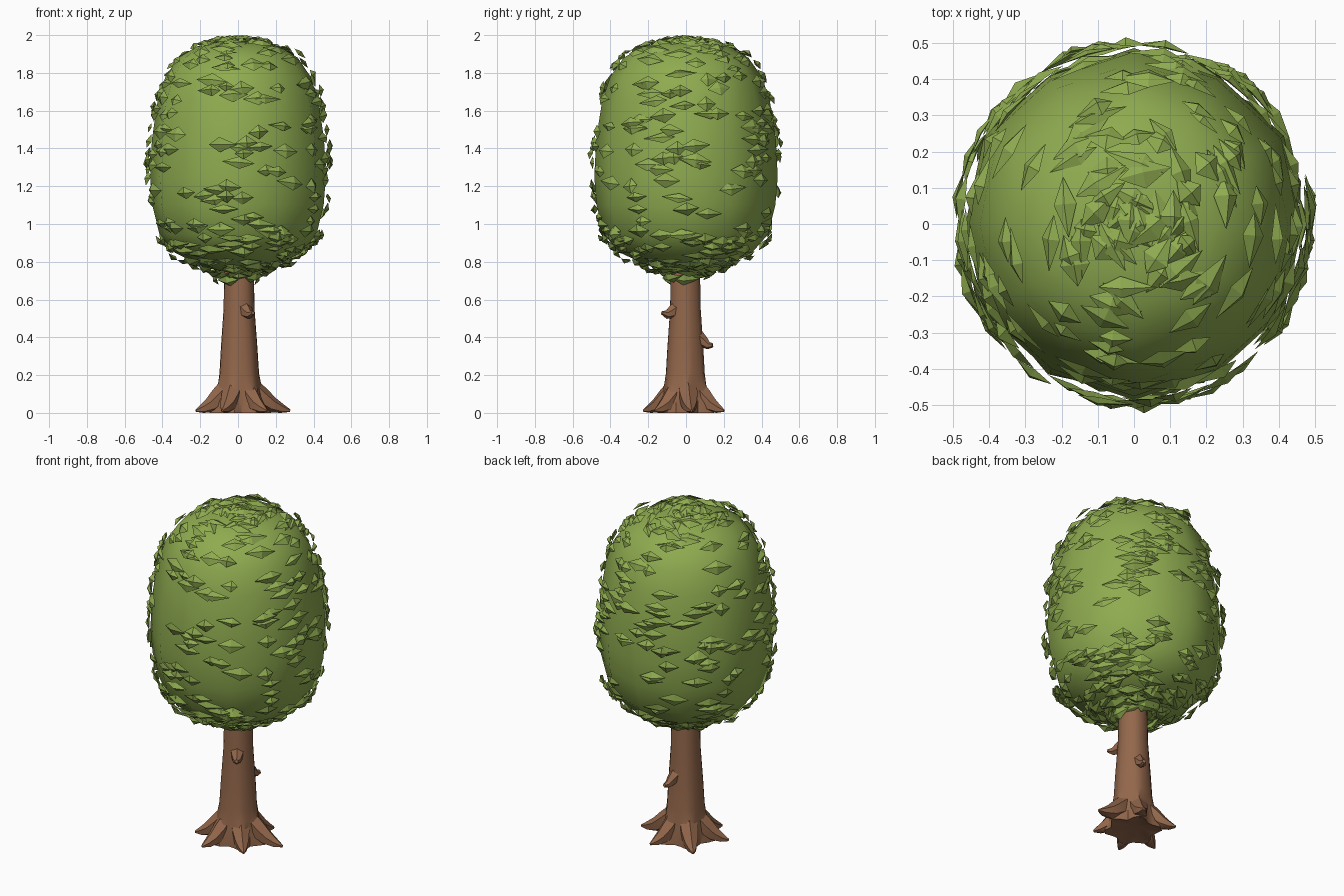
import bpy
import bmesh
import math
import random
from mathutils import Vector

if "Cube" in bpy.data.objects:
    bpy.data.objects.remove(bpy.data.objects["Cube"])

random.seed(11)


def material(name, rgb):
    mat = bpy.data.materials.new(name)
    mat.diffuse_color = (*rgb, 1)
    mat.use_nodes = True
    mat.node_tree.nodes["Principled BSDF"].inputs["Base Color"].default_value = mat.diffuse_color
    return mat


GREEN = material("leaf green", (0.275, 0.41, 0.08))
BROWN = material("bark brown", (0.29, 0.135, 0.07))


def finish(name, bm, mat, smooth_angle=None):
    bmesh.ops.recalc_face_normals(bm, faces=bm.faces)
    mesh = bpy.data.meshes.new(name)
    bm.to_mesh(mesh)
    bm.free()
    obj = bpy.data.objects.new(name, mesh)
    bpy.context.collection.objects.link(obj)
    mesh.materials.append(mat)
    if smooth_angle:
        bpy.ops.object.select_all(action='DESELECT')
        obj.select_set(True)
        bpy.context.view_layer.objects.active = obj
        bpy.ops.object.shade_smooth_by_angle(angle=math.radians(smooth_angle))
    return obj


def loft(bm, rings, bottom, top):
    """Skin closed rings of points and fan both ends to a centre point."""
    loops = [[bm.verts.new(p) for p in ring] for ring in rings]
    n = len(loops[0])
    for a, b in zip(loops, loops[1:]):
        for i in range(n):
            j = (i + 1) % n
            bm.faces.new((a[i], a[j], b[j], b[i]))
    for loop, centre in ((loops[0], bottom), (loops[-1], top)):
        c = bm.verts.new(centre)
        for i in range(n):
            bm.faces.new((loop[i], loop[(i + 1) % n], c))


def polar(deg):
    a = math.radians(deg)
    return Vector((math.cos(a), math.sin(a), 0))


# Crown: rounded body, profile given as (radius, height)
PROFILE = [(0.10, 0.75), (0.22, 0.79), (0.34, 0.85), (0.42, 0.945), (0.458, 1.10),
           (0.47, 1.25), (0.46, 1.45), (0.43, 1.65), (0.388, 1.78),
           (0.32, 1.88), (0.22, 1.94), (0.11, 1.965)]
SIDES = 12
rings = []
for r, z in PROFILE:
    ring = []
    for i in range(SIDES):
        p = polar(360 * i / SIDES) * r * (1.018 if i % 2 else 0.99)
        ring.append((p.x, p.y * 1.015, z))
    rings.append(ring)
bm = bmesh.new()
loft(bm, rings, (0, 0, 0.74), (0, 0, 1.97))
finish("crown", bm, GREEN, 45)


# Leaves: folded diamonds lying just off the crown, long axis sideways
CURVE = [Vector(p) for p in [(0.08, 0.74)] + PROFILE + [(0.0, 1.97)]]
LENGTHS = [(b - a).length for a, b in zip(CURVE, CURVE[1:])]
TOTAL = sum(LENGTHS)


def on_profile(s):
    for a, b, length in zip(CURVE, CURVE[1:], LENGTHS):
        if s <= length:
            d = (b - a).normalized()
            return a + d * s, Vector((d.y, -d.x))
        s -= length
    return CURVE[-1], Vector((0, 1))


def add_leaf(bm, centre, normal, side, width, height, twist=0.12):
    up = normal.cross(side).normalized()
    t = random.uniform(-twist, twist)
    long = side * math.cos(t) + up * math.sin(t)
    short = normal.cross(long).normalized()
    short = (short + normal * random.uniform(-0.3, 0.3)).normalized()
    shift = long * random.uniform(-0.15, 0.15) * width
    ridge = normal * random.uniform(0.012, 0.022)
    # Tips droop towards the crown so the leaf hugs it
    pts = [centre - long * width / 2 - normal * 0.005, centre - short * height / 2 + shift,
           centre + long * width / 2 - normal * 0.005, centre + short * height / 2 + shift,
           centre + ridge + shift]
    v = [bm.verts.new((p.x, p.y * 1.025, min(p.z, 2.0))) for p in pts]
    for i in range(4):
        bm.faces.new((v[i], v[(i + 1) % 4], v[4]))
    bm.faces.new((v[0], v[3], v[1]))
    bm.faces.new((v[1], v[3], v[2]))


bm = bmesh.new()
COUNT, EXTRA = 350, 75
for i in range(COUNT + EXTRA):
    s = random.random() * TOTAL if i < COUNT else random.uniform(0.05, 0.45)
    p, n = on_profile(s)
    deg = random.uniform(0, 360)
    radial, side = polar(deg), polar(deg + 90)
    normal = (radial * n.x + Vector((0, 0, n.y))).normalized()
    near_top = p.y > 1.9
    lift = random.uniform(0.004, 0.016) if near_top else random.uniform(0.008, 0.026)
    centre = radial * p.x + Vector((0, 0, p.y)) + normal * lift
    add_leaf(bm, centre, normal, side, random.uniform(0.09, 0.18),
             random.uniform(0.05, 0.085), 0.6 if near_top else 0.12)
# Collar of leaves round the top of the trunk
for i in range(8):
    deg = 45 * i + random.uniform(-12, 12)
    radial, side = polar(deg), polar(deg + 90)
    centre = radial * random.uniform(0.09, 0.12) + Vector((0, 0, random.uniform(0.70, 0.745)))
    add_leaf(bm, centre, (radial - Vector((0, 0, 0.9))).normalized(), side, 0.14, 0.07)
finish("leaves", bm, GREEN)


# Trunk: gently ridged column that swells towards each root
ROOTS = [(6, 1.18), (64, 0.95), (135, 0.97), (202, 1.02), (250, 1.02), (313, 0.95)]
# Levels: (height, radius between roots, radius on roots)
LEVELS = [(0.0, 0.115, 0.17), (0.05, 0.113, 0.16), (0.10, 0.11, 0.137), (0.15, 0.106, 0.119),
          (0.21, 0.101, 0.107), (0.35, 0.094, 0.098), (0.55, 0.081, 0.083), (0.77, 0.077, 0.079)]
rings = []
for z, low, high in LEVELS:
    ring = []
    for i in range(24):
        deg = 15 * i + 6
        gap = min(abs((deg - d + 180) % 360 - 180) for d, _ in ROOTS)
        blend = max(0, 1 - gap / 28)
        p = polar(deg) * (low + (high - low) * blend)
        ring.append((p.x + 0.005, p.y - 0.003, z))
    rings.append(ring)
bm = bmesh.new()
loft(bm, rings, (0, 0, 0.03), (0, 0, 0.78))
finish("trunk", bm, BROWN, 30)


# Tapered stubs bent along a path of (outward, height, radius)
def stub(name, deg, path, reach=1.0):
    out, side = polar(deg), polar(deg + 90)
    pts = [out * (d * reach) + Vector((0, 0, z)) for d, z, _ in path]
    rings = []
    for i, (_, _, r) in enumerate(path):
        d = (pts[min(i + 1, len(pts) - 1)] - pts[max(i - 1, 0)]).normalized()
        up = d.cross(side)
        ring = []
        for k in range(6):
            t = math.tau * (k + 0.5) / 6
            p = pts[i] + side * (r * math.cos(t)) + up * (r * math.sin(t))
            ring.append((p.x, p.y, max(p.z, 0)))
        rings.append(ring)
    bm = bmesh.new()
    loft(bm, rings, pts[0], pts[-1])
    finish(name, bm, BROWN, 40)


# Roots: pointed spurs spreading round the base
ROOT_PATH = [(0.06, 0.13, 0.055), (0.105, 0.082, 0.054), (0.155, 0.04, 0.042),
             (0.20, 0.02, 0.026), (0.235, 0.012, 0.007)]
for i, (deg, reach) in enumerate(ROOTS):
    stub(f"root_{i + 1}", deg, ROOT_PATH, reach)

# Twigs: one low stub in front, one at the back
stub("front_twig", -58, [(0.05, 0.555, 0.044), (0.09, 0.532, 0.034),
                         (0.122, 0.520, 0.022), (0.150, 0.53, 0.010)])
stub("back_twig", 72, [(0.06, 0.405, 0.042), (0.10, 0.374, 0.030),
                       (0.125, 0.356, 0.020), (0.148, 0.358, 0.012)])
